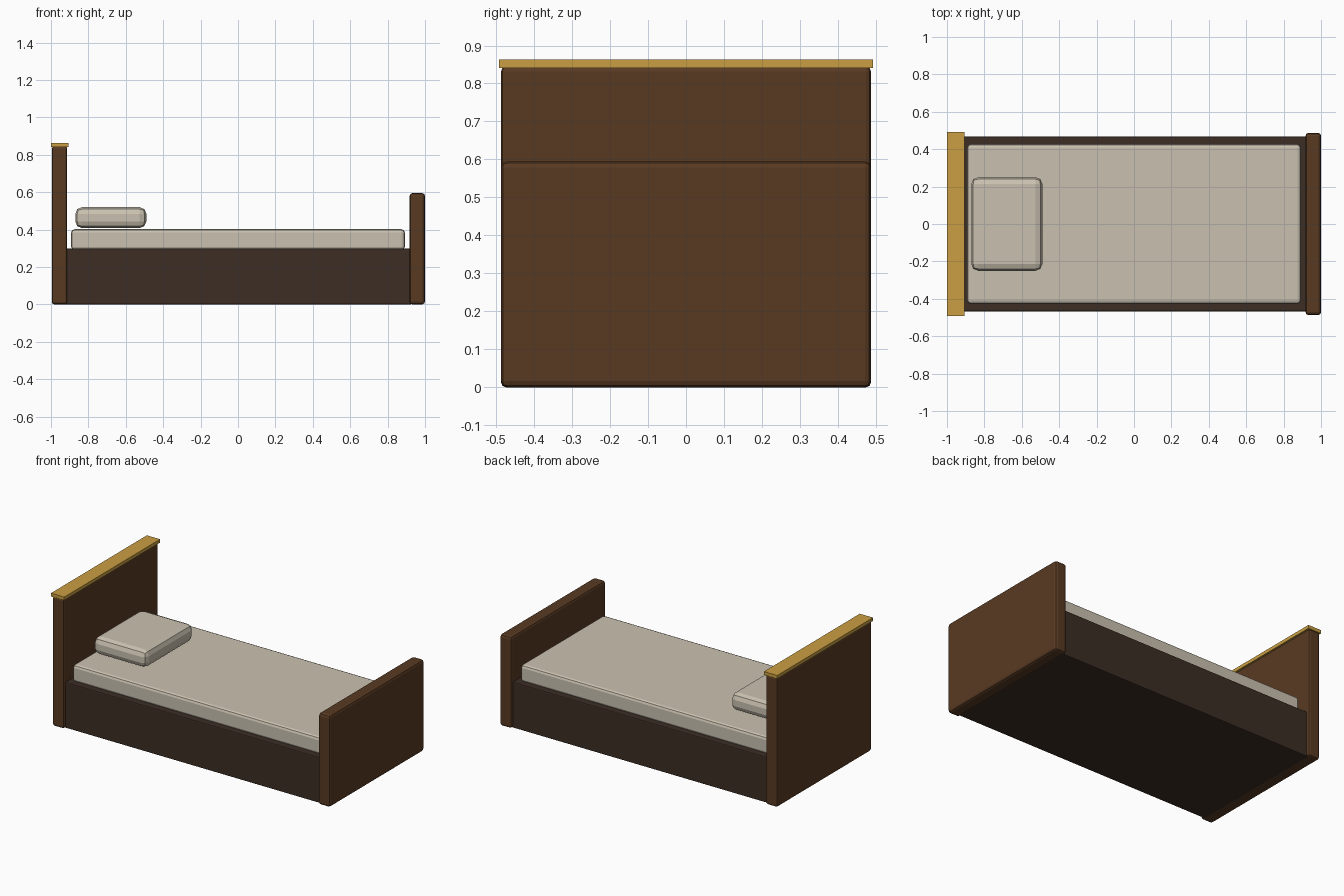
import bpy
import bmesh

cube = bpy.data.objects.get("Cube")
if cube:
    bpy.data.objects.remove(cube, do_unlink=True)


def material(name, rgb):
    mat = bpy.data.materials.new(name)
    mat.use_nodes = True
    colour = (*rgb, 1)
    mat.diffuse_color = colour
    mat.node_tree.nodes["Principled BSDF"].inputs["Base Color"].default_value = colour
    return mat


def box(name, x, y, z, mat, bevel=0, segments=2):
    """Box from x, y and z ranges, with rounded edges."""
    bm = bmesh.new()
    bmesh.ops.create_cube(bm, size=1)
    for v in bm.verts:
        for axis, (low, high) in enumerate((x, y, z)):
            v.co[axis] = low if v.co[axis] < 0 else high
    if bevel:
        bmesh.ops.bevel(bm, geom=bm.edges[:], offset=bevel, segments=segments,
                        profile=0.5, affect='EDGES')
    mesh = bpy.data.meshes.new(name)
    bm.to_mesh(mesh)
    bm.free()
    mesh.materials.append(mat)
    obj = bpy.data.objects.new(name, mesh)
    bpy.context.collection.objects.link(obj)
    return obj


wood = material("brown wood", (0.098, 0.042, 0.016))
dark_wood = material("dark wood", (0.046, 0.027, 0.018))
gold = material("golden trim", (0.59, 0.345, 0.055))
linen = material("cream linen", (0.59, 0.535, 0.435))

# Wooden frame and end boards
box("bed_frame", (-0.93, 0.93), (-0.467, 0.467), (0, 0.298), dark_wood, 0.006)
box("headboard", (-0.995, -0.913), (-0.487, 0.487), (0, 0.845), wood, 0.013)
box("footboard", (0.917, 1.0), (-0.487, 0.487), (0, 0.595), wood, 0.016)
box("headboard_cap", (-1.0, -0.905), (-0.492, 0.492), (0.841, 0.863), gold)

# Bedding
box("mattress", (-0.892, 0.892), (-0.427, 0.427), (0.29, 0.402), linen, 0.018)
box("pillow", (-0.87, -0.49), (-0.25, 0.25), (0.408, 0.52), linen, 0.036)
